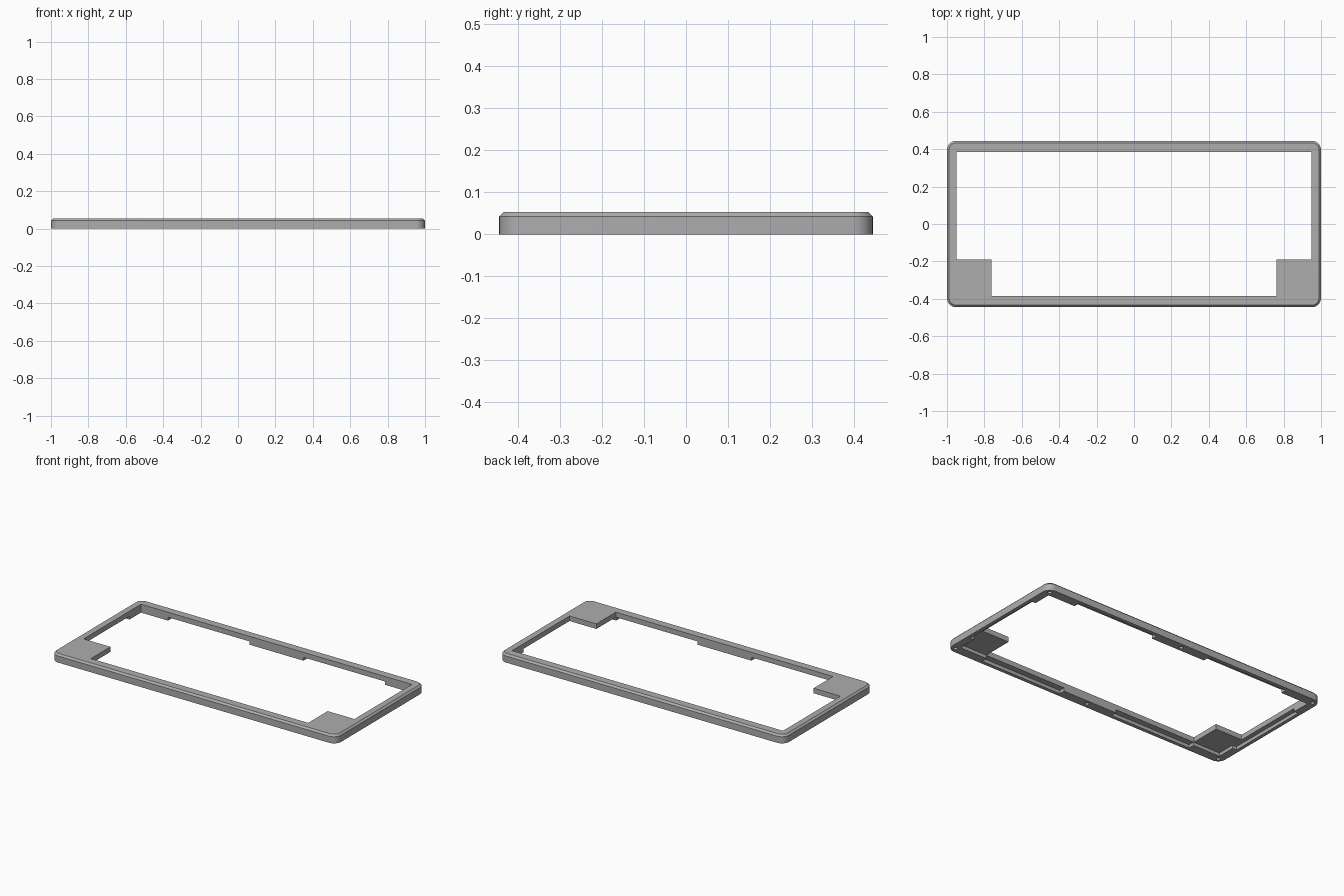
import bpy
import bmesh

cube = bpy.data.objects.get("Cube")
if cube:
    bpy.data.objects.remove(cube, do_unlink=True)

HALF_X, HALF_Y, HEIGHT = 1.0, 0.445, 0.053
OPEN_X, OPEN_Y = 0.95, 0.385      # inner opening
LIP_Z = 0.021                     # underside of the thin lip
SKIRT = 0.022                     # outer wall thickness at the pockets

grey = bpy.data.materials.new("matte grey")
grey.use_nodes = True
grey.diffuse_color = (0.42, 0.42, 0.42, 1)
grey.node_tree.nodes["Principled BSDF"].inputs["Base Color"].default_value = (0.42, 0.42, 0.42, 1)


def new_object(name, bm):
    bmesh.ops.recalc_face_normals(bm, faces=bm.faces)
    mesh = bpy.data.meshes.new(name)
    bm.to_mesh(mesh)
    bm.free()
    mesh.materials.append(grey)
    obj = bpy.data.objects.new(name, mesh)
    bpy.context.collection.objects.link(obj)
    return obj


def add_box(bm, x0, x1, y0, y1, z0, z1):
    verts = bmesh.ops.create_cube(bm, size=1)["verts"]
    for v in verts:
        v.co = (x1 if v.co.x > 0 else x0, y1 if v.co.y > 0 else y0, z1 if v.co.z > 0 else z0)


def cut(target, name, bm):
    cutter = new_object(name, bm)
    mod = target.modifiers.new(name, "BOOLEAN")
    mod.operation = "DIFFERENCE"
    mod.solver = "EXACT"
    mod.object = cutter
    bpy.context.view_layer.objects.active = target
    bpy.ops.object.modifier_apply(modifier=mod.name)
    bpy.data.objects.remove(cutter, do_unlink=True)


# Rounded slab with a chamfered top edge
bm = bmesh.new()
add_box(bm, -HALF_X, HALF_X, -HALF_Y, HALF_Y, 0, HEIGHT)
uprights = [e for e in bm.edges if abs(e.verts[0].co.z - e.verts[1].co.z) > 0.01]
bmesh.ops.bevel(bm, geom=uprights, offset=0.05, segments=8, profile=0.5, affect="EDGES")
rim = [e for e in bm.edges if all(v.co.z > HEIGHT - 0.001 for v in e.verts)]
bmesh.ops.bevel(bm, geom=rim, offset=0.011, segments=1, affect="EDGES")
frame = new_object("keyboard_frame", bm)

# Opening outline that leaves a square pad at each front corner
PAD_X, PAD_Y = 0.762, -0.19
half = [(PAD_X, -OPEN_Y), (PAD_X, PAD_Y), (OPEN_X, PAD_Y), (OPEN_X, OPEN_Y)]
outline = half + [(-x, y) for x, y in reversed(half)]
bm = bmesh.new()
face = bm.faces.new([bm.verts.new((x, y, -0.1)) for x, y in outline])
top = bmesh.ops.extrude_face_region(bm, geom=[face])["geom"]
bmesh.ops.translate(bm, vec=(0, 0, 0.3), verts=[g for g in top if isinstance(g, bmesh.types.BMVert)])
cut(frame, "opening_cutter", bm)

# Underside recess beneath the pads
bm = bmesh.new()
for s in (-1, 1):
    xs = sorted((s * (PAD_X - 0.05), s * OPEN_X))
    add_box(bm, *xs, -OPEN_Y, PAD_Y + 0.05, -0.1, LIP_Z)
cut(frame, "pad_recess_cutter", bm)

# Underside pockets between the screw bosses
bm = bmesh.new()
for sx in (-1, 1):
    xs = sorted((sx * 0.19, sx * 0.76))
    for sy in (-1, 1):
        ys = sorted((sy * (OPEN_Y - 0.02), sy * (HALF_Y - SKIRT)))
        add_box(bm, *xs, *ys, -0.1, LIP_Z)
    xs = sorted((sx * (OPEN_X - 0.02), sx * (HALF_X - SKIRT)))
    add_box(bm, *xs, -0.27, 0.27, -0.1, LIP_Z)
cut(frame, "pocket_cutter", bm)

# Blind screw holes in the corner and middle bosses
bm = bmesh.new()
for x in (-0.965, 0, 0.965):
    for y in (-0.412, 0.412):
        ring = bmesh.ops.create_cone(bm, cap_ends=True, segments=20, radius1=0.012,
                                     radius2=0.012, depth=0.07)["verts"]
        bmesh.ops.translate(bm, vec=(x, y, 0), verts=ring)
cut(frame, "screw_hole_cutter", bm)

# Smooth corners, crisp edges
bpy.ops.object.select_all(action="DESELECT")
frame.select_set(True)
bpy.context.view_layer.objects.active = frame
bpy.ops.object.shade_smooth_by_angle(angle=0.5)
